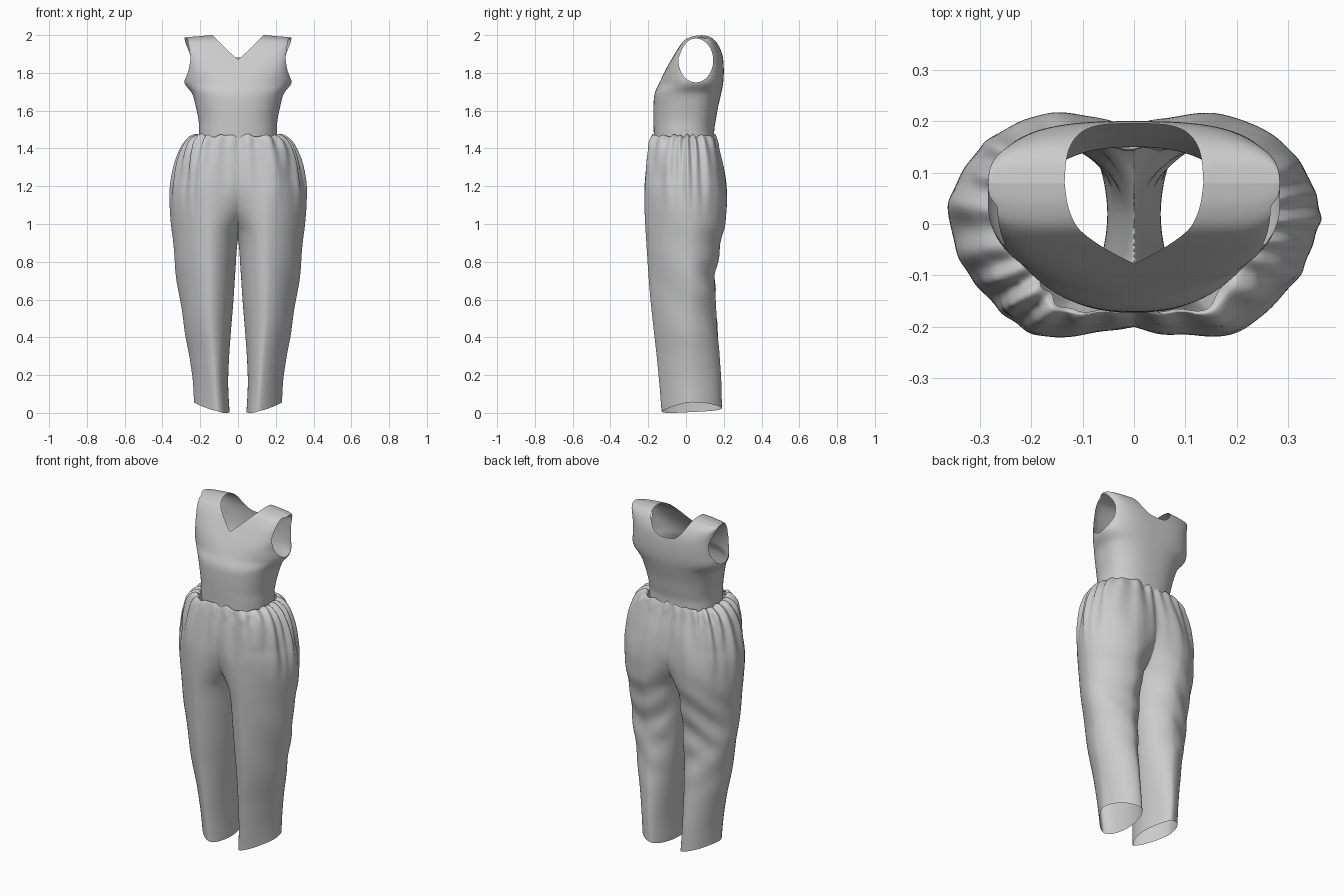
import bpy, bmesh
from math import sin, cos, pi, atan2, exp

if "Cube" in bpy.data.objects:
    bpy.data.objects.remove(bpy.data.objects["Cube"])


def spline(keys, steps):
    """Catmull-Rom rows through the key tuples."""
    out = []
    for i in range(len(keys) - 1):
        quad = [keys[max(i - 1, 0)], keys[i], keys[i + 1], keys[min(i + 2, len(keys) - 1)]]
        for s in range(steps):
            t = s / steps
            out.append([b + 0.5 * t * (c - a + t * (2 * a - 5 * b + 4 * c - d + t * (3 * (b - c) + d - a)))
                        for a, b, c, d in zip(*quad)])
    out.append(list(keys[-1]))
    return out


def unit(phi, front, back):
    """Point of a unit superellipse, with its own squareness front and back."""
    c, s = cos(phi), sin(phi)
    n = back if s > 0 else front
    r = (abs(c) ** n + abs(s) ** n) ** (-1 / n)
    return c * r, s * r


def loft(bm, rings):
    rows = [[bm.verts.new(p) for p in ring] for ring in rings]
    n = len(rows[0])
    for a, b in zip(rows, rows[1:]):
        for i in range(n):
            j = (i + 1) % n
            bm.faces.new((a[i], a[j], b[j], b[i]))


def clip(bm, g):
    """Remove the region g > 0, pulling border vertices onto its edge."""
    val = {v: g(*v.co) for v in bm.verts}
    moves = {}
    for v, gv in val.items():
        if gv > 0:
            near = [e.other_vert(v) for e in v.link_edges if val[e.other_vert(v)] <= 0]
            near = near or [k for f in v.link_faces for k in f.verts if val[k] <= 0]
            if near:
                opts = []
                for k in near:
                    lo, hi = k.co.copy(), v.co.copy()
                    for _ in range(14):
                        mid = (lo + hi) / 2
                        if g(*mid) > 0:
                            hi = mid
                        else:
                            lo = mid
                    opts.append(lo)
                moves[v] = min(opts, key=lambda p: (p - v.co).length)
    dead = [f for f in bm.faces if all(val[v] > 0 for v in f.verts)]
    for v, p in moves.items():
        v.co = p
    bmesh.ops.delete(bm, geom=dead, context='FACES')
    bmesh.ops.delete(bm, geom=[v for v in bm.verts if not v.link_faces], context='VERTS')


def finish(bm, name):
    bmesh.ops.remove_doubles(bm, verts=bm.verts[:], dist=0.0004)
    bmesh.ops.recalc_face_normals(bm, faces=bm.faces[:])
    me = bpy.data.meshes.new(name)
    bm.to_mesh(me)
    bm.free()
    for p in me.polygons:
        p.use_smooth = True
    ob = bpy.data.objects.new(name, me)
    bpy.context.collection.objects.link(ob)
    return ob


def bump(z, mid, width):
    return exp(-((z - mid) / width) ** 2)


# Bodice: z, half width, front y, back y, centre y, squareness front and back
BODICE = [
    (1.45, .206, -.170, .150, .00, 2.3, 2.4), (1.50, .206, -.171, .150, .00, 2.3, 2.4),
    (1.55, .209, -.172, .158, .01, 2.3, 2.4), (1.62, .223, -.172, .170, .02, 2.3, 2.4),
    (1.69, .243, -.166, .186, .03, 2.3, 2.5), (1.75, .284, -.140, .197, .045, 2.1, 2.6),
    (1.82, .276, -.106, .200, .055, 3.0, 2.9), (1.89, .272, -.066, .194, .06, 4.5, 3.2),
    (1.94, .275, -.035, .176, .07, 6.0, 3.8), (1.975, .280, -.005, .150, .075, 6.0, 5.0),
    (1.993, .283, .035, .120, .08, 6.0, 6.0), (2.00, .284, .080, .080, .08, 6.0, 6.0)]

N = 240
rings = []
for z, w, yf, yb, yc, nf, nb in spline(BODICE, 10):
    ring = []
    for i in range(N):
        c, s = unit(2 * pi * i / N, nf, nb)
        x = w * c
        slope = .012 * max(0, abs(x) - .14) / .14 * max(0, (z - 1.9) / .1)
        ring.append((x, yc + s * (yb - yc if s > 0 else yc - yf), z - slope))
    rings.append(ring)
bm = bmesh.new()
loft(bm, rings)
bmesh.ops.remove_doubles(bm, verts=bm.verts[:], dist=0.0004)


# Armholes are oval from the side; the neck is a V in front and a scoop behind
def armhole(x, y, z):
    oval = 1 - ((y - .052) / .092) ** 2 - ((z - 1.866) / .116) ** 2
    return min(oval, (abs(x) - .250 - .15 * max(0, z - 1.87)) * 12)


def neckline(x, y, z):
    t = abs(x) / .135
    return z - (1.872 + .128 * t ** 1.1 if y < .08 else 1.882 + .118 * t ** 3)


clip(bm, armhole)
clip(bm, neckline)
finish(bm, "bodice")

# Trouser leg: z, outer x, inner x, front y, back y, centre x; squareness is set below
LEG = [
    (1.462, .203, -.30, -.170, .147, .10), (1.468, .226, -.30, -.176, .151, .11),
    (1.445, .266, -.30, -.187, .160, .12), (1.39, .305, -.30, -.199, .173, .13),
    (1.30, .336, -.30, -.212, .195, .14), (1.20, .356, -.25, -.220, .211, .15),
    (1.10, .360, -.13, -.220, .216, .15), (1.00, .355, -.035, -.216, .206, .15),
    (.92, .347, .000, -.211, .190, .15), (.75, .328, .014, -.200, .158, .15),
    (.60, .309, .024, -.188, .155, .15), (.45, .285, .036, -.172, .165, .145),
    (.30, .257, .047, -.155, .178, .13), (.15, .240, .052, -.141, .187, .12),
    (.00, .233, .045, -.130, .190, .11)]


def drape(co, side):
    """Gathers under the waist, long folds and creases behind the knee."""
    x, y, z = co
    a = atan2(y / .2, x / .3)
    pleat = sin(23 * a + 2.0 * sin(3 * a) + .6) * (.7 + .3 * sin(5 * a + 1))
    fold = sin(11 * a + 1.2 * sin(2 * a + 1) + 2 * (z - 1.2))
    amp = .036 * bump(z, 1.435, .03) * pleat + .026 * bump(z, 1.375, .09) * pleat
    amp += .022 * bump(z, 1.28, .13) * fold + .010 * bump(z, 1.22, .12) * pleat
    co.x *= 1 + amp
    co.y *= 1 + amp
    co.z += (.008 * pleat + .004 * sin(13 * a)) * bump(z, 1.465, .02)
    back = min(1, max(0, y / .12)) * min(1, abs(x) / .05)
    crease = sin(34 * z + 14 * abs(x) + side + 2.2 * sin(11 * x)) * bump(z, .80, .2)
    crease += .6 * sin(28 * z - 22 * abs(x) + 2 * side) * bump(z, .55, .16)
    co.y += .006 * back * crease
    outer = min(1, max(0, (abs(x) - .18) / .1))
    co.x += .004 * outer * sin(17 * z + 12 * y + 1.6 * side) * bump(z, .65, .35)


bm = bmesh.new()
for side in (1, -1):
    rings = []
    for z, xo, xi, yf, yb, cx in spline(LEG, 8):
        # rounder at the waist, flatter front corners towards the hem
        nf = 1.42 + .28 * min(1, max(0, z) / 1.1) + .55 * max(0, (z - 1.25) / .21)
        nb = 1.8 + .4 * max(0, (z - 1.25) / .21)
        ring = []
        for i in range(N):
            c, s = unit(2 * pi * i / N, nf if cos(2 * pi * i / N) > 0 else 1.85, nb)
            hem = (.013 * (1 + c) ** 2 + .008 * (1 + s)) * max(0, 1 - z / .25)
            ring.append((cx + c * (xo - cx if c > 0 else cx - xi),
                         .02 + s * (yb - .02 if s > 0 else .02 - yf), z + hem - .004 * (z < .01)))
        rings.append(ring)
    leg = bmesh.new()
    loft(leg, rings)
    clip(leg, lambda x, y, z: -x)  # opens the hip where both legs meet
    for v in leg.verts:
        v.co.x *= side
        drape(v.co, side)
    tmp = bpy.data.meshes.new("leg_part")
    leg.to_mesh(tmp)
    leg.free()
    bm.from_mesh(tmp)
    bpy.data.meshes.remove(tmp)
finish(bm, "gathered_trousers")
